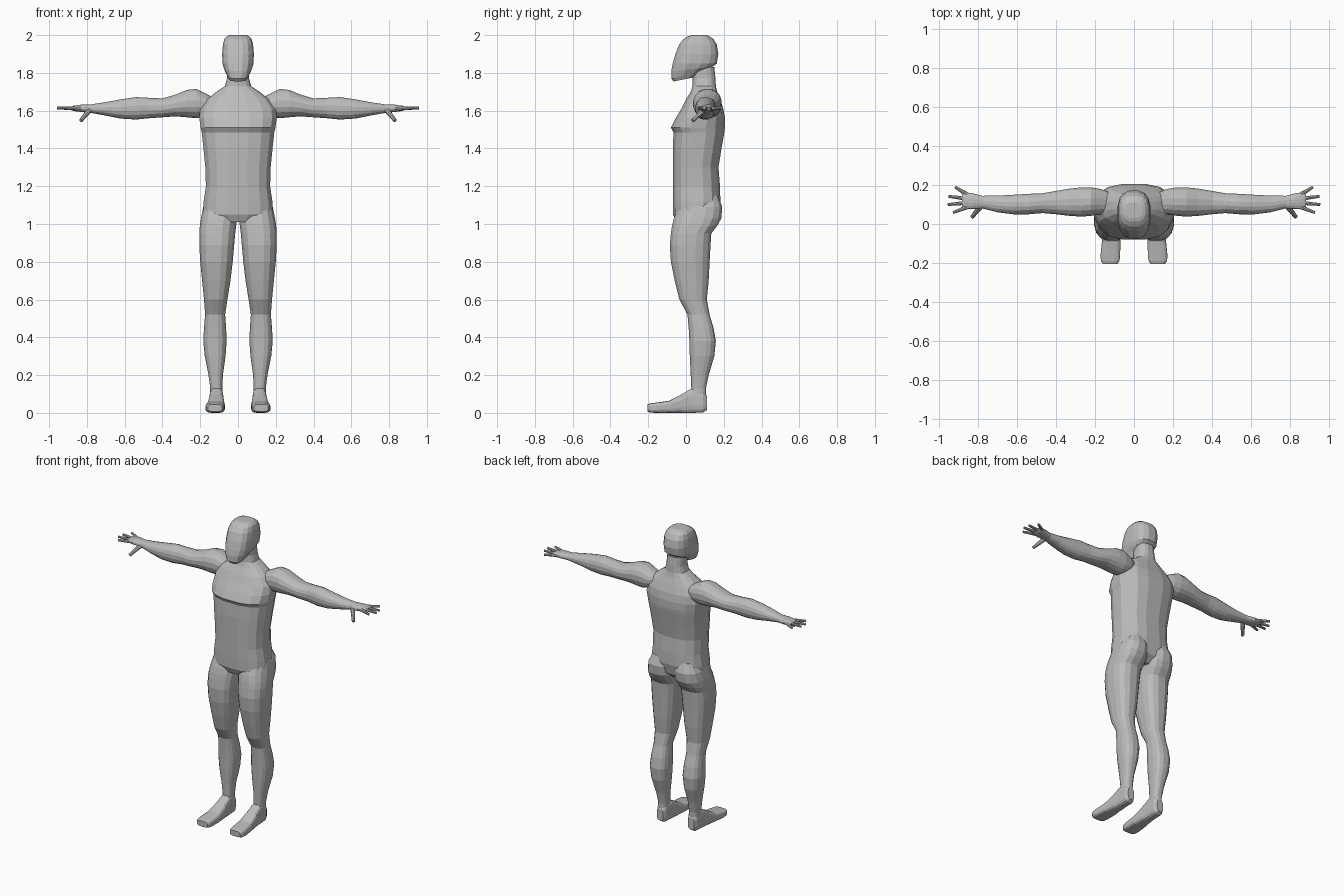
import bpy, bmesh, math
from mathutils import Vector

cube = bpy.data.objects.get("Cube")
if cube:
    bpy.data.objects.remove(cube, do_unlink=True)

# One grey for the whole figure
grey = bpy.data.materials.new("plain grey")
grey.use_nodes = True
shade = (0.5, 0.5, 0.5, 1)
grey.diffuse_color = shade
grey.node_tree.nodes["Principled BSDF"].inputs["Base Color"].default_value = shade


def finish(name, bm, mirrored):
    bmesh.ops.recalc_face_normals(bm, faces=bm.faces)
    mesh = bpy.data.meshes.new(name)
    bm.to_mesh(mesh)
    bm.free()
    mesh.materials.append(grey)
    obj = bpy.data.objects.new(name, mesh)
    bpy.context.collection.objects.link(obj)
    if mirrored:
        mirror = obj.modifiers.new("both sides", 'MIRROR')
        mirror.use_mirror_merge = False
    return obj


def place(axis, along, u, v):
    """Map a position along an axis and its two cross directions to x, y, z."""
    if axis == 'X':
        return Vector((along, u, v))
    if axis == 'Y':
        return Vector((u, along, v))
    return Vector((u, v, along))


def loft(name, axis, sections, power=2.4, sides=16, mirrored=True):
    """Skin rounded sections: (along, u low, u high, v low, v high, optional tilt)."""
    bm = bmesh.new()
    rings = []
    angles = [(i + 0.5) * math.tau / sides for i in range(sides)]
    widest = math.cos(angles[0]) ** (2 / power)
    for along, u0, u1, v0, v1, *tilt in sections:
        ring = []
        for a in angles:
            c, s = math.cos(a), math.sin(a)
            cu = math.copysign(abs(c) ** (2 / power), c) / widest
            cv = math.copysign(abs(s) ** (2 / power), s) / widest
            u = (u0 + u1) / 2 + cu * (u1 - u0) / 2
            v = (v0 + v1) / 2 + cv * (v1 - v0) / 2
            shift = tilt[0] * (v - v0) if tilt else 0
            ring.append(bm.verts.new(place(axis, along + shift, u, v)))
        rings.append(ring)
    for low, high in zip(rings, rings[1:]):
        for i in range(sides):
            j = (i + 1) % sides
            bm.faces.new((low[i], low[j], high[j], high[i]))
    bm.faces.new(rings[0])
    bm.faces.new(rings[-1])
    return finish(name, bm, mirrored)


def finger(name, base, tip, thick):
    """Tapered finger with a blunt end, between two points."""
    bm = bmesh.new()
    base, tip = Vector(base), Vector(tip)
    span = tip - base
    made = bmesh.ops.create_cone(bm, segments=8, radius1=thick, radius2=thick * 0.65,
                                 depth=span.length, cap_ends=True)
    turn = span.to_track_quat('Z', 'Y')
    for vert in made["verts"]:
        vert.co = turn @ vert.co + (base + tip) / 2
    finish(name, bm, True)


def centred(rows):
    """Turn (z, half width, front, back) rows into sections."""
    return [(z, -w, w, front, back, *rest) for z, w, front, back, *rest in rows]


# Torso, with the step under the chest, the shoulder slope and the neck
loft("torso", 'Z', centred([
    (1.01, .12, -.05, .12),
    (1.05, .185, -.068, .165),
    (1.12, .182, -.07, .182),
    (1.2, .17, -.07, .18),
    (1.3, .173, -.07, .172),
    (1.4, .183, -.07, .188),
    (1.485, .192, -.066, .203),
    (1.51, .198, -.08, .206),
    (1.56, .205, -.055, .206),
    (1.61, .2, -.025, .198),
    (1.66, .165, 0, .18),
    (1.7, .115, .025, .165),
    (1.73, .07, .035, .158),
    (1.77, .058, .035, .156),
    (1.83, .055, .03, .15)]), power=2.6, mirrored=False)

# Head, with the jaw line rising toward the neck
loft("head", 'Z', centred([
    (1.755, .045, -.065, .05, .2),
    (1.77, .058, -.078, .1, .25),
    (1.81, .073, -.078, .14, .1),
    (1.85, .082, -.07, .163),
    (1.9, .084, -.056, .171),
    (1.95, .08, -.036, .163),
    (1.98, .072, -.012, .145),
    (1.995, .058, .012, .122),
    (2.0, .045, .03, .11)]), power=2.7, mirrored=False)

# Leg, from the buttock down to the ankle
loft("leg", 'Z', [
    (1.15, .03, .15, .02, .17),
    (1.09, .008, .184, -.04, .192),
    (1.03, .005, .196, -.064, .187),
    (.99, .01, .202, -.074, .165),
    (.95, .015, .205, -.08, .134),
    (.89, .02, .205, -.086, .13),
    (.8, .028, .2, -.08, .125),
    (.7, .04, .19, -.06, .12),
    (.6, .056, .18, -.035, .11),
    (.52, .068, .174, .008, .125),
    (.45, .063, .18, .014, .146),
    (.38, .06, .184, .018, .158),
    (.3, .066, .176, .02, .15),
    (.2, .08, .156, .025, .12),
    (.13, .083, .147, .028, .106),
    (.07, .083, .147, .02, .106)], power=2.5)

# Foot, from heel to toe
loft("foot", 'Y', [
    (.11, .092, .138, .015, .09),
    (.09, .08, .148, .002, .12),
    (.03, .078, .15, 0, .13),
    (-.02, .075, .155, 0, .1),
    (-.09, .07, .165, 0, .064),
    (-.16, .071, .172, 0, .054),
    (-.19, .075, .17, .002, .05),
    (-.205, .084, .16, .008, .045)], power=3.5)

# Arm and palm, from the shoulder outward
loft("arm", 'X', [
    (.12, .06, .16, 1.6, 1.665),
    (.17, .05, .18, 1.57, 1.69),
    (.22, .042, .188, 1.56, 1.715),
    (.27, .038, .188, 1.565, 1.71),
    (.33, .042, .182, 1.57, 1.685),
    (.4, .05, .17, 1.565, 1.665),
    (.47, .056, .158, 1.56, 1.668),
    (.54, .05, .155, 1.553, 1.672),
    (.62, .05, .15, 1.558, 1.66),
    (.7, .06, .146, 1.574, 1.645),
    (.78, .08, .145, 1.588, 1.633),
    (.83, .076, .158, 1.593, 1.632),
    (.87, .078, .162, 1.598, 1.626),
    (.885, .088, .156, 1.604, 1.62)], power=2.2)

# Fingers fan out from the edge of the palm; the thumb hangs forward
tips = {"index": (.93, .058), "middle": (.957, .1),
        "ring": (.953, .142), "little": (.92, .19)}
for i, (label, (x, y)) in enumerate(tips.items()):
    finger(label + "_finger", (.855, .088 + i * .021, 1.612), (x, y, 1.614), .011)
finger("thumb", (.785, .095, 1.605), (.832, .036, 1.547), .015)
